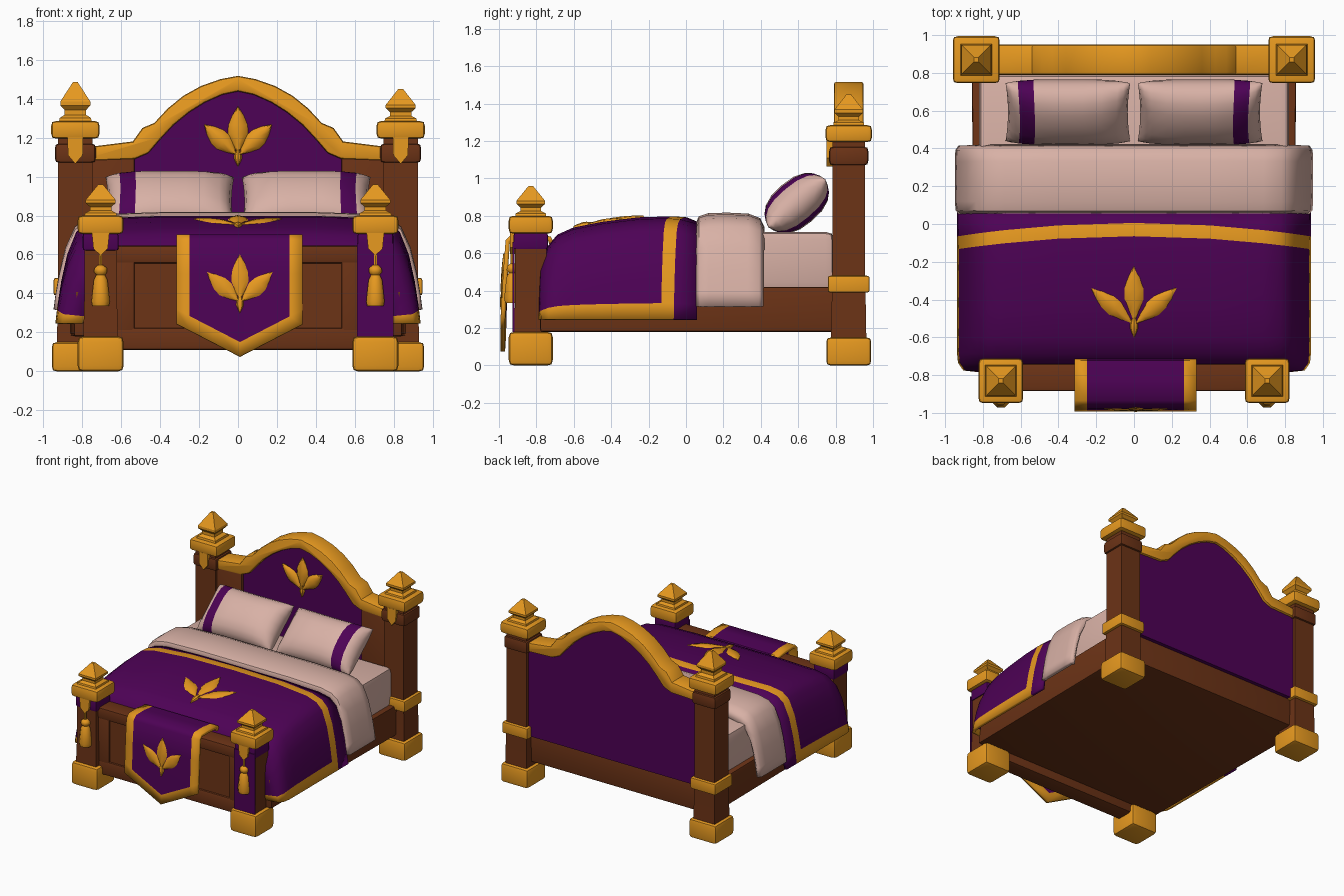
import bpy, bmesh, math
from mathutils import Matrix, Vector

if "Cube" in bpy.data.objects:
    bpy.data.objects.remove(bpy.data.objects["Cube"])


def colour(name, rgb):
    m = bpy.data.materials.new(name)
    m.diffuse_color = (*rgb, 1)
    m.use_nodes = True
    m.node_tree.nodes["Principled BSDF"].inputs["Base Color"].default_value = m.diffuse_color
    return m


GOLD = colour("gold", (0.80, 0.32, 0.014))
PURPLE = colour("purple_cloth", (0.075, 0.0005, 0.092))
WOOD = colour("brown_wood", (0.15, 0.033, 0.008))
CREAM = colour("cream_linen", (0.69, 0.44, 0.38))


def finish(name, bm, mats, angle=35, thickness=0):
    bmesh.ops.recalc_face_normals(bm, faces=bm.faces[:])
    me = bpy.data.meshes.new(name)
    bm.to_mesh(me)
    bm.free()
    ob = bpy.data.objects.new(name, me)
    bpy.context.collection.objects.link(ob)
    for m in mats:
        me.materials.append(m)
    if thickness:
        s = ob.modifiers.new("thickness", 'SOLIDIFY')
        s.thickness, s.offset = thickness, 0
    bpy.ops.object.select_all(action='DESELECT')
    ob.select_set(True)
    bpy.context.view_layer.objects.active = ob
    bpy.ops.object.shade_smooth_by_angle(angle=math.radians(angle))
    return ob


def box(name, x, y, z, mat, bevel=0.015, taper=1.0):
    """Box from (min, max) pairs; taper narrows x at the front."""
    bm = bmesh.new()
    bmesh.ops.create_cube(bm, size=1)
    for v in bm.verts:
        front = v.co.y < 0
        v.co = Vector([(a + b) / 2 + c * (b - a) for (a, b), c in zip((x, y, z), v.co)])
        if front:
            v.co.x *= taper
    if bevel:
        bmesh.ops.bevel(bm, geom=bm.edges[:], offset=bevel, segments=2, profile=0.6, affect='EDGES')
    return finish(name, bm, [mat])


def block(name, cx, cy, half, z, mat, bevel=0.015):
    return box(name, (cx - half, cx + half), (cy - half, cy + half), z, mat, bevel)


def stack(name, cx, cy, steps, mat, sides=4):
    """Loft of regular rings (half width, z)."""
    bm = bmesh.new()
    rings = []
    for h, z in steps:
        r = h / math.cos(math.pi / sides)
        rings.append([bm.verts.new((cx + r * math.cos((k + .5) * 2 * math.pi / sides),
                                    cy + r * math.sin((k + .5) * 2 * math.pi / sides), z))
                      for k in range(sides)])
    for a, b in zip(rings, rings[1:]):
        for k in range(sides):
            n = (k + 1) % sides
            bm.faces.new((a[k], a[n], b[n], b[k]))
    bm.faces.new(rings[0])
    bm.faces.new(rings[-1])
    return finish(name, bm, [mat], 25 if sides == 4 else 50)


def slab(name, outline, y0, y1, mat, bevel=0.0):
    """Outline in x, z extruded along y."""
    bm = bmesh.new()
    f = bm.faces.new([bm.verts.new((x, y0, z)) for x, z in outline])
    g = bmesh.ops.extrude_face_region(bm, geom=[f])['geom']
    bmesh.ops.translate(bm, vec=(0, y1 - y0, 0), verts=[v for v in g if isinstance(v, bmesh.types.BMVert)])
    if bevel:
        caps = [f for f in bm.faces if len(f.verts) > 4]
        bmesh.ops.bevel(bm, geom=list({e for c in caps for e in c.edges}), offset=bevel,
                        segments=2, profile=0.5, affect='EDGES')
    return finish(name, bm, [mat])


def sheet(name, rows, mats, pick, thickness):
    """Cloth from a grid of points; pick(i, j) gives the material index."""
    bm = bmesh.new()
    g = [[bm.verts.new(p) for p in row] for row in rows]
    for i in range(len(g) - 1):
        for j in range(len(g[0]) - 1):
            f = bm.faces.new((g[i][j], g[i][j + 1], g[i + 1][j + 1], g[i + 1][j]))
            f.material_index = pick(i, j)
    return finish(name, bm, mats, 50, thickness)


def emblem(name, size, mat4):
    """Three broad leaves on a short stem, one unit tall."""
    bm = bmesh.new()
    shape = [(0, .03), (.2, .55), (.42, 1), (.6, .97), (.8, .6), (1, .02)]
    for (ax, ay), (bx, by), w in [((0, .22), (0, 1), .165), ((.02, .2), (.56, .7), .155),
                                  ((-.02, .2), (-.56, .7), .155), ((0, 0), (0, .32), .065)]:
        a, d = Vector((ax, ay, 0)), Vector((bx - ax, by - ay, 0))
        side = Vector((-d.y, d.x, 0)).normalized() * w
        up = Vector((0, 0, .075))
        rings = [[bm.verts.new(a + d * t + o) for o in (side * s, side * s * .6 + up * (.5 + .3 * s),
                                                       up * (.55 + .45 * s), -side * s * .6 + up * (.5 + .3 * s),
                                                       -side * s, -up)] for t, s in shape]
        for p, q in zip(rings, rings[1:]):
            for k in range(6):
                bm.faces.new((p[k], p[(k + 1) % 6], q[(k + 1) % 6], q[k]))
        bm.faces.new(rings[0])
        bm.faces.new(rings[-1])
    bmesh.ops.transform(bm, matrix=mat4 @ Matrix.Scale(size, 4), verts=bm.verts[:])
    finish(name, bm, [GOLD], 40)


# Posts with feet, caps, finials and hanging ornaments
def finial(name, x, y, z, h):
    stack(name, x, y, [(.085, z - .01), (.08, z + .08 * h), (.055, z + .16 * h), (.055, z + .28 * h),
                       (.077, z + .4 * h), (.077, z + .5 * h), (.012, z + h)], GOLD)


for s, side in ((-1, "left"), (1, "right")):
    x, y = s * .835, .87
    block(f"{side}_back_foot", x, y, .12, (0, .15), GOLD, .025)
    stack(f"{side}_back_post", x, y, [(.095, .1), (.088, .5), (.088, 1.22)], WOOD)
    block(f"{side}_back_band", x, y, .112, (.39, .48), GOLD)
    block(f"{side}_back_collar", x, y, .105, (1.07, 1.17), WOOD, .025)
    block(f"{side}_back_cap", x, y, .124, (1.195, 1.285), GOLD, .025)
    finial(f"{side}_back_finial", x, y, 1.285, .2 if s < 0 else .165)
    slab(f"{side}_back_drop", [(x - .04, 1.2), (x + .04, 1.2), (x + .038, 1.11), (x, 1.065), (x - .038, 1.11)],
         .752, .79, GOLD)
    x, y = s * .705, -.83
    block(f"{side}_front_foot", x, y, .118, (0, .18), GOLD, .03)
    stack(f"{side}_front_post", x, y, [(.09, .15), (.083, .4), (.083, .72)], WOOD)
    block(f"{side}_front_collar", x, y, .092, (.62, .71), PURPLE)
    block(f"{side}_front_cap", x, y, .118, (.705, .8), GOLD, .025)
    finial(f"{side}_front_finial", x, y, .8, .16)
    slab(f"{side}_front_drop", [(x - .045, .71), (x + .045, .71), (x + .037, .63), (x, .595), (x - .037, .63)],
         -.94, -.91, GOLD)
    stack(f"{side}_tassel_cord", x, -.93, [(.008, .5), (.008, .6)], GOLD, 6)
    stack(f"{side}_tassel", x, -.925, [(.015, .545), (.032, .53), (.034, .51), (.022, .495), (.035, .47),
                                       (.047, .36), (.042, .335)], GOLD, 8)
box("right_post_cloth", (.612, .798), (-.927, -.918), (.18, .66), PURPLE, 0)

# Bed frame
box("bed_base", (-.86, .86), (-.78, .9), (.18, .42), WOOD, .015, .98)
box("footboard_panel", (-.63, .63), (-.865, -.75), (.13, .62), WOOD, 0)
box("footboard_top_rail", (-.64, .64), (-.885, -.74), (.555, .645), WOOD, .02)
box("footboard_bottom_rail", (-.64, .64), (-.88, -.74), (.11, .225), WOOD, .02)
for s in (-1, 1):
    box("footboard_stile", tuple(sorted((s * .53, s * .64))), (-.878, -.75), (.2, .57), WOOD)
    box("headboard_side_board", tuple(sorted((s * .53, s * .78))), (.80, .84), (.4, 1.1), WOOD)

# Headboard with arched gold frame
outer = [(.78, 1.15), (.54, 1.18), (.49, 1.25), (.43, 1.275), (.36, 1.35), (.28, 1.415), (.19, 1.465), (.09, 1.5)]
inner = [(.78, 1.08), (.53, 1.09), (.46, 1.12), (.40, 1.19), (.33, 1.265), (.25, 1.33), (.17, 1.38), (.08, 1.42)]


def arch(pts, top):
    return [(-x, z) for x, z in pts] + [(0, top)] + [(x, z) for x, z in reversed(pts)]


slab("headboard_gold_arch", arch(outer, 1.517) + arch(inner, 1.437)[::-1], .79, .95, GOLD, .015)
slab("headboard_cloth_panel", [(-.78, .4)] + arch([(x, z + .03) for x, z in inner], 1.467) + [(.78, .4)],
     .825, .93, PURPLE)
emblem("headboard_emblem", .31, Matrix.Translation((0, .818, 1.05)) @ Matrix.Rotation(math.pi / 2, 4, 'X'))

# Mattress
box("mattress", (-.82, .82), (0, .79), (.40, .715), CREAM, .045)

# Draped cloths share one cross-section: (x, fraction of the drop)
half = [(0, 0), (.4, 0), (.68, .02), (.77, .06), (.82, .14), (.865, .35), (.895, .6), (.915, .84), (.925, 1)]
section = [(-x, f) for x, f in half[:0:-1]] + half


def drape(stations, hem, scale):
    return [[(x * w * scale, y - bow * (x / .9) ** 2, top + (hem - top) * f) for x, f in section]
            for y, top, w, bow in stations]


blanket = [(.06, .755, 1, 0), (.003, .78, 1, .065), (-.065, .785, 1, .065), (-.25, .78, 1, 0), (-.45, .755, 1, 0),
           (-.6, .725, 1, 0), (-.68, .69, 1, 0), (-.73, .63, .995, 0), (-.765, .54, .97, 0), (-.775, .48, .86, 0)]
last = len(section) - 2
sheet("blanket", drape(blanket, .245, 1), [PURPLE, GOLD],
      lambda i, j: int(i == 1 or (i > 1 and j in (0, last))), .025)
fold = [(.065, .745, .985, 0), (.08, .785, 1, 0), (.12, .797, 1, 0), (.22, .8, 1, 0), (.33, .795, 1, 0),
        (.385, .775, 1, 0), (.405, .73, .985, 0)]
sheet("folded_sheet", drape(fold, .315, 1.005), [CREAM], lambda i, j: 0, .035)
emblem("blanket_emblem", .38, Matrix.Translation((0, -.6, .73)) @ Matrix.Rotation(.15, 4, 'X')
       @ Matrix.Scale(1.06, 4, (1, 0, 0)))

# Footboard banner with gold border and pointed end
cols = [-.315, -.25, -.13, .01, .14, .265, .33]
path = [(-.715, .64, 0), (-.73, .68, 0), (-.83, .69, 0), (-.93, .69, 0), (-.953, .665, 0), (-.965, .5, 0),
        (-.975, .315, 1), (-.98, .24, 1)]
sheet("banner", [[(x, y, z - v * .165 * (1 - abs(x - .01) / .32)) for x in cols] for y, z, v in path],
      [PURPLE, GOLD], lambda i, j: int(j in (0, 5) or i == len(path) - 2), .025)
emblem("banner_emblem", .3, Matrix.Translation((.01, -.984, .3)) @ Matrix.Rotation(math.pi / 2 - .05, 4, 'X')
       @ Matrix.Scale(.6, 4, (0, 0, 1)))

# Pillows with a purple stripe near the outer end
us = [-1, -.97, -.9, -.8, -.55, -.25, 0, .25, .55, .8, .9, .97, 1]
vs = [-1, -.97, -.88, -.7, -.4, 0, .4, .7, .88, .97, 1]
for s, side in ((-1, "left"), (1, "right")):
    bm = bmesh.new()
    tilt = Matrix.Translation((s * .35, .592, .868)) @ Matrix.Rotation(math.radians(40), 4, 'X')
    for face in (-1, 1):
        g = [[bm.verts.new(tilt @ Vector((-s * u * .33 * (1 - .04 * (1 - v * v)),
                                          v * .2 * (1 - .04 * (1 - u * u)),
                                          face * .125 * math.sqrt((1 - u ** 4) * (1 - abs(v) ** 2.6)))))
              for v in vs] for u in us]
        for i in range(len(us) - 1):
            for j in range(len(vs) - 1):
                f = bm.faces.new((g[i][j], g[i][j + 1], g[i + 1][j + 1], g[i + 1][j]))
                # the stripe sits at the outer end on both pillows
                f.material_index = int(us[i] == .55)
    bmesh.ops.remove_doubles(bm, verts=bm.verts[:], dist=.0005)
    bmesh.ops.transform(bm, matrix=Matrix.Translation((s * .7, 0, 0)) @ Matrix.Scale(-1, 4, (1, 0, 0)),
                        verts=bm.verts[:])
    finish(f"{side}_pillow", bm, [CREAM, PURPLE], 60)
